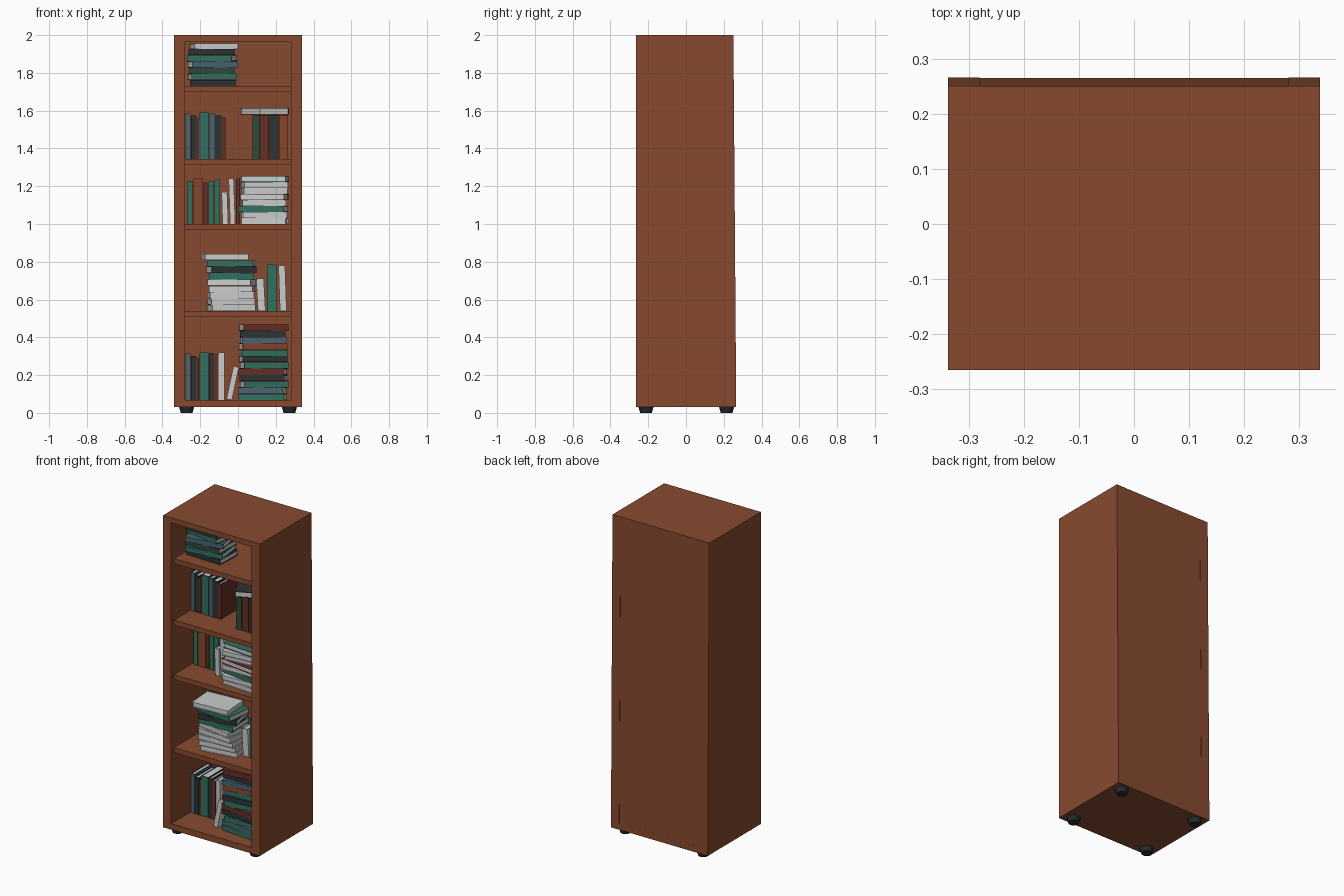
import bpy, random
from math import radians, pi
from mathutils import Matrix, Vector

if "Cube" in bpy.data.objects:
    bpy.data.objects.remove(bpy.data.objects["Cube"])

random.seed(4)


def mat(name, hexcol):
    # sRGB hex to linear diffuse colour
    m = bpy.data.materials.new(name)
    c = [int(hexcol[i:i + 2], 16) / 255 for i in (0, 2, 4)]
    m.diffuse_color = [((v + 0.055) / 1.055) ** 2.4 for v in c] + [1]
    m.use_nodes = True
    m.node_tree.nodes["Principled BSDF"].inputs["Base Color"].default_value = m.diffuse_color
    return m


M = {
    "wood": mat("chestnut wood", "874A2F"),
    "black": mat("foot black", "262B2E"),
    "white": mat("paper white", "CBCCCC"),
    "teal": mat("teal cover", "30705F"),
    "dark": mat("charcoal cover", "2C3234"),
    "blue": mat("slate blue cover", "4A6470"),
    "red": mat("dark red cover", "642E24"),
    "green": mat("dark green cover", "2F4A3C"),
    "orange": mat("rust cover", "87452A"),
}
FACES = [(0, 3, 2, 1), (4, 5, 6, 7), (0, 1, 5, 4), (1, 2, 6, 5), (2, 3, 7, 6), (3, 0, 4, 7)]


def make(name, hexas, mats, matrix=None):
    # hexas: list of (eight corners, material slot)
    verts, faces, slots = [], [], []
    for corners, slot in hexas:
        n = len(verts)
        verts += [(matrix @ Vector(c)) if matrix else c for c in corners]
        faces += [tuple(n + i for i in f) for f in FACES]
        slots += [slot] * 6
    me = bpy.data.meshes.new(name)
    me.from_pydata(verts, [], faces)
    for m in mats:
        me.materials.append(M[m])
    me.polygons.foreach_set("material_index", slots)
    ob = bpy.data.objects.new(name, me)
    bpy.context.collection.objects.link(ob)
    return ob


def box(x0, x1, y0, y1, z0, z1, y1_top=None):
    t = y1 if y1_top is None else y1_top
    return [(x0, y0, z0), (x1, y0, z0), (x1, y1, z0), (x0, y1, z0),
            (x0, y0, z1), (x1, y0, z1), (x1, t, z1), (x0, t, z1)]


def rear(z):
    # the rear leans slightly forward towards the top
    return 0.266 - 0.015 * (z - 0.03) / 1.97


# Cabinet: sides, top, bottom, back, shelves
W, IN, F = 0.338, 0.281, -0.265
for s, side in ((-1, "left"), (1, "right")):
    a, b = sorted((s * W, s * IN))
    make(side + "_side", [(box(a, b, F, rear(0.03), 0.03, 2, rear(2)), 0)], ["wood"])
make("top_panel", [(box(-IN, IN, F, rear(1.967) - 0.001, 1.967, 2, rear(2) - 0.001), 0)], ["wood"])
make("bottom_panel", [(box(-IN, IN, F, rear(0.03) - 0.001, 0.03, 0.068), 0)], ["wood"])
make("back_panel", [([(x, y + d, z) for (x, y, z), d in zip(
    box(-IN, IN, rear(0.068) - 0.025, rear(0.068) - 0.001, 0.068, 1.967, rear(1.967) - 0.001),
    (0, 0, 0, 0, -0.014, -0.014, 0, 0))], 0)], ["wood"])
SHELF = [0.068, 0.538, 0.999, 1.343, 1.731]
for i, z in enumerate(SHELF[1:]):
    make("shelf_%d" % (i + 1), [(box(-IN, IN, -0.237, 0.235, z - 0.031, z), 0)], ["wood"])

# Feet
for x in (-0.272, 0.272):
    for y in (-0.212, 0.215):
        bpy.ops.mesh.primitive_cone_add(vertices=20, radius1=0.031, radius2=0.04,
                                        depth=0.031, location=(x, y, 0.0155))
        foot = bpy.context.object
        foot.name = "foot"
        foot.data.materials.append(M["black"])
        bpy.ops.object.shade_smooth_by_angle()


def book(name, L, D, T, colour, matrix):
    # lying book: spine along x at -y, two boards and a recessed page block
    x, y, z, c, e = L / 2, D / 2, T / 2, 0.003, 0.004
    parts = [(box(-x, x, -y, y, -z, -z + c), 0), (box(-x, x, -y, y, z - c, z), 0),
             (box(-x, x, -y, -y + c, -z + c, z - c), 0),
             (box(-x + e, x - e, -y + c, y - e, -z + c, z - c), 1)]
    make(name, parts, [colour, "white"], matrix)


def standing(level, front, books, depth=0.17):
    # books: (left, right, top height, colour, lean in degrees to the right)
    for x0, x1, top, colour, lean in books:
        z0 = SHELF[level]
        T, L = x1 - x0 - 0.001, top - z0
        pivot = Vector((x1 if lean > 0 else x0, 0, z0))
        m = (Matrix.Translation(pivot) @ Matrix.Rotation(radians(lean), 4, 'Y')
             @ Matrix.Translation(Vector(((x0 + x1) / 2, front + depth / 2, z0 + L / 2)) - pivot)
             @ Matrix.Rotation(pi / 2, 4, 'Y'))
        book("standing_book_" + colour, L, depth, T, colour, m)


def stack(z, x, y, books):
    # books: (thickness, colour, turn in degrees, x shift, y shift)
    for t, colour, turn, dx, dy in books:
        m = (Matrix.Translation((x + dx, y + dy, z + t / 2))
             @ Matrix.Rotation(radians(turn), 4, 'Z'))
        book("stacked_book_" + colour, 0.24, 0.172, t - 0.001, colour, m)
        z += t


def pile(names, thick, flip=()):
    # loosely turned books; flipped ones show their pages in front
    return [(thick, n, random.uniform(-11, 11) + (180 if i in flip else 0),
             random.uniform(-0.004, 0.004), random.uniform(-0.01, 0.01))
            for i, n in enumerate(names)]


# Bottom compartment
standing(0, -0.075, [
    (-0.278, -0.25, 0.315, "blue", 0), (-0.25, -0.222, 0.3, "dark", 0),
    (-0.222, -0.205, 0.29, "red", 0), (-0.205, -0.155, 0.32, "teal", 0),
    (-0.155, -0.13, 0.318, "dark", 0), (-0.13, -0.103, 0.31, "red", 0),
    (-0.103, -0.072, 0.32, "white", 0)])
standing(0, -0.16, [(-0.062, -0.032, 0.245, "white", 12)], 0.12)
stack(SHELF[0], 0.135, -0.09, pile(
    ["teal", "blue", "teal", "dark", "red", "teal", "dark", "teal",
     "orange", "blue", "dark", "red"], 0.0333))

# Second compartment
stack(SHELF[1], -0.035, -0.09, pile(
    ["white", "white", "white", "white", "white", "teal", "dark", "teal"],
    0.0338, (0, 1, 2, 3, 4)) + [(0.033, "white", 184, -0.03, -0.02)])
standing(1, -0.1, [(0.105, 0.146, 0.71, "white", -3), (0.152, 0.204, 0.785, "teal", 0),
                   (0.222, 0.258, 0.78, "white", -2)])

# Third compartment
standing(2, -0.06, [
    (-0.268, -0.24, 1.227, "teal", 0), (-0.237, -0.186, 1.24, "orange", 0),
    (-0.183, -0.16, 1.22, "red", 0), (-0.157, -0.13, 1.227, "teal", 0),
    (-0.126, -0.094, 1.235, "teal", 0)])
standing(2, -0.11, [(-0.082, -0.051, 1.17, "white", -2), (-0.042, -0.014, 1.24, "white", -2)])
standing(2, -0.06, [(-0.012, 0.012, 1.24, "red", 0)])
stack(SHELF[2], 0.138, -0.1, pile(
    ["white", "white", "teal", "white", "red", "white", "white", "teal"],
    0.032, (0, 1, 3, 4, 5, 6, 7)))

# Fourth compartment
standing(3, -0.075, [
    (-0.278, -0.25, 1.585, "blue", 0), (-0.248, -0.22, 1.575, "dark", 0),
    (-0.22, -0.204, 1.56, "red", 0), (-0.204, -0.152, 1.59, "teal", 0),
    (-0.151, -0.125, 1.585, "blue", 0), (-0.125, -0.088, 1.575, "dark", 0),
    (-0.088, -0.066, 1.565, "red", 0)])
standing(3, -0.13, [
    (0.077, 0.116, 1.577, "green", 0), (0.118, 0.164, 1.577, "red", 0),
    (0.166, 0.216, 1.577, "dark", 0), (0.217, 0.264, 1.577, "orange", 0)])
stack(1.578, 0.141, -0.05, [(0.036, "dark", 115, 0, 0)])

# Top compartment
stack(SHELF[4], -0.135, -0.07, pile(
    ["dark", "teal", "green", "blue", "teal", "dark"], 0.0325)
    + [(0.029, "white", 188, 0.01, 0)])
